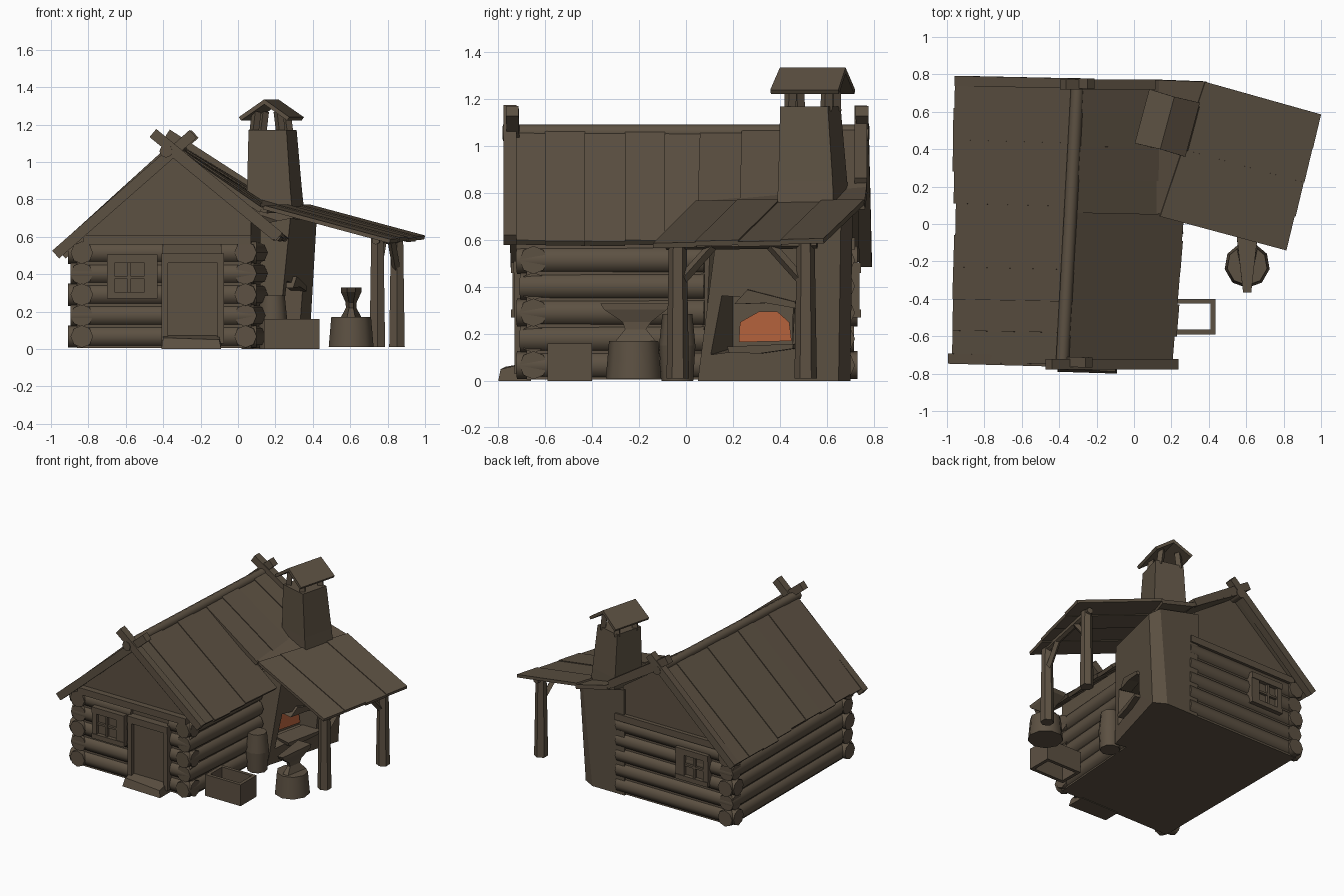
import bpy, bmesh, random
from math import radians
from mathutils import Vector, Matrix

random.seed(4)
if "Cube" in bpy.data.objects:
    bpy.data.objects.remove(bpy.data.objects["Cube"], do_unlink=True)


def material(name, rgb):
    m = bpy.data.materials.new(name)
    m.use_nodes = True
    m.diffuse_color = (*rgb, 1)
    bsdf = m.node_tree.nodes["Principled BSDF"]
    bsdf.inputs["Base Color"].default_value = (*rgb, 1)
    bsdf.inputs["Roughness"].default_value = 0.9
    return m


WOOD = material("weathered_brown", (0.108, 0.082, 0.055))
GLOW = material("ember_orange", (0.45, 0.12, 0.045))


def finish(name, bm, mat=WOOD, smooth=False):
    bmesh.ops.recalc_face_normals(bm, faces=bm.faces)
    me = bpy.data.meshes.new(name)
    bm.to_mesh(me)
    bm.free()
    me.materials.append(mat)
    ob = bpy.data.objects.new(name, me)
    bpy.context.collection.objects.link(ob)
    if smooth:
        bpy.ops.object.select_all(action="DESELECT")
        ob.select_set(True)
        bpy.context.view_layer.objects.active = ob
        bpy.ops.object.shade_smooth_by_angle(angle=radians(50))
    return ob


def add_loft(bm, rings):
    """Skin a closed solid through rings of equal length."""
    vs = [[bm.verts.new(p) for p in r] for r in rings]
    n = len(vs[0])
    for a, b in zip(vs, vs[1:]):
        for i in range(n):
            bm.faces.new((a[i], a[(i + 1) % n], b[(i + 1) % n], b[i]))
    bm.faces.new(vs[0][::-1])
    bm.faces.new(vs[-1])


def loft(name, rings, mat=WOOD):
    bm = bmesh.new()
    add_loft(bm, rings)
    return finish(name, bm, mat)


def box(name, x0, x1, y0, y1, z0, z1):
    loft(name, [[(x0, y0, z), (x1, y0, z), (x1, y1, z), (x0, y1, z)] for z in (z0, z1)])


def add_log(bm, p, q, r0, r1, sides=8):
    p, q = Vector(p), Vector(q)
    d = q - p
    mx = Matrix.Translation((p + q) / 2) @ d.to_track_quat("Z", "Y").to_matrix().to_4x4()
    bmesh.ops.create_cone(bm, cap_ends=True, segments=sides, radius1=r0, radius2=r1,
                          depth=d.length, matrix=mx)


def log(name, p, q, r0, r1=None, sides=8):
    bm = bmesh.new()
    add_log(bm, p, q, r0, r1 or r0, sides)
    return finish(name, bm, smooth=True)


def planks(name, a, b, c, d, n, thick=0.025, rag=0.02):
    """Boards side by side from the upper edge a-b to the lower edge d-c."""
    a, b, c, d = map(Vector, (a, b, c, d))
    nor = (b - a).cross(d - a).normalized()
    nor *= 1 if nor.z > 0 else -1
    bm = bmesh.new()
    for i in range(n):
        t0, t1 = i / n, (i + 1) / n
        lift = nor * 0.006 * (i % 2)
        grow = 1 + random.uniform(-rag, rag)
        u0, u1 = a.lerp(b, t0), a.lerp(b, t1)
        l0, l1 = u0.lerp(d.lerp(c, t0), grow), u1.lerp(d.lerp(c, t1), grow)
        top = [p + lift for p in (u0, u1, l1, l0)]
        add_loft(bm, [[p - nor * thick for p in top], top])
    return finish(name, bm)


# House core with gables
def gable(y, right, right_z, apex_x):
    return [(-0.86, y, 0.005), (right, y, 0.005), (right, y, right_z), (apex_x, y, 1.05), (-0.86, y, 0.60)]


loft("house_core", [gable(-0.68, 0.07, 0.68, -0.37), gable(0.06, 0.12, 0.66, -0.34),
                    gable(0.69, 0.04, 0.82, -0.30)])

# Stacked wall logs, shallow on the walls and crossing at the corners
bm = bmesh.new()
for i in range(5):
    z = 0.067 + 0.112 * i
    j = 0.015 * (i % 2)
    for p, q in [((-0.91 + j, -0.65), (-0.40, -0.65)), ((-0.09, -0.65), (0.10 - j, -0.65)),
                 ((-0.835, -0.72 + j), (-0.835, 0.73 - j)), ((0.04, -0.72 + j), (0.10, 0.08)),
                 ((-0.90 + j, 0.66), (0.09, 0.66))]:
        add_log(bm, (*p, z), (*q, z), 0.06, 0.06)
finish("wall_logs", bm, smooth=True)
box("front_lintel_beam", -0.83, 0.07, -0.725, -0.66, 0.56, 0.61)
box("back_lintel_beam", -0.83, 0.09, 0.66, 0.72, 0.56, 0.61)

# Door, frame and doorstep
box("door_panel", -0.38, -0.11, -0.70, -0.66, 0.06, 0.47)
for name, x in (("door_jamb_left", -0.11), ("door_jamb_right", -0.41)):
    box(name, x, x + 0.035, -0.73, -0.66, 0.03, 0.51)
box("door_head", -0.41, -0.075, -0.735, -0.66, 0.46, 0.51)
loft("doorstep", [[(-0.41, -0.79, 0), (-0.09, -0.8, 0), (-0.09, -0.66, 0), (-0.41, -0.66, 0)],
                  [(-0.4, -0.77, 0.06), (-0.1, -0.79, 0.05), (-0.1, -0.66, 0.08), (-0.4, -0.66, 0.08)]])

# Windows, front and back
for side, s in (("front", -1), ("back", 1)):
    def slab(name, x0, x1, z0, z1, out):
        y0, y1 = sorted((s * 0.68, s * out))
        box(f"{side}_window_{name}", x0, x1, y0, y1, z0, z1)
    slab("pane", -0.67, -0.49, 0.30, 0.47, 0.715)
    slab("sill", -0.70, -0.43, 0.27, 0.305, 0.745)
    slab("head", -0.70, -0.43, 0.46, 0.505, 0.745)
    slab("left_frame", -0.50, -0.43, 0.30, 0.465, 0.74)
    slab("right_frame", -0.70, -0.66, 0.30, 0.465, 0.74)
    slab("upright_bar", -0.59, -0.575, 0.30, 0.465, 0.735)
    slab("cross_bar", -0.66, -0.50, 0.375, 0.39, 0.733)

# Main roof: left slope, steep right front, gentler right rear, wedge to the lean-to
planks("roof_left", (-0.38, -0.75, 1.08), (-0.30, 0.77, 1.08),
       (-0.95, 0.79, 0.53), (-0.98, -0.74, 0.53), 9)
planks("roof_right_front", (-0.38, -0.77, 1.08), (-0.34, 0.08, 1.08),
       (0.28, 0.08, 0.585), (0.21, -0.77, 0.595), 5)
planks("roof_right_rear", (-0.34, 0.06, 1.08), (-0.30, 0.77, 1.08),
       (0.14, 0.77, 0.815), (0.13, 0.05, 0.755), 4, 0.03, 0.0)
planks("roof_wedge", (0.12, 0.06, 0.765), (0.12, 0.77, 0.83),
       (0.39, 0.76, 0.76), (0.16, 0.045, 0.755), 1, 0.03, 0.0)
log("ridge_pole", (-0.385, -0.78, 1.058), (-0.30, 0.78, 1.058), 0.035)


# Crossed barge logs at the gable ends
def barge(name, p, q):
    p, q = Vector(p), Vector(q)
    up = (q - p).cross(Vector((0, 1, 0))).normalized() * 0.028
    out = Vector((0, 0.027, 0))
    loft(name, [[e - up - out, e + up - out, e + up + out, e - up + out] for e in (p, q)])


barge("front_barge_left", (-0.975, -0.72, 0.505), (-0.24, -0.74, 1.15))
barge("front_barge_right", (0.22, -0.75, 0.60), (-0.455, -0.75, 1.155))
barge("back_barge_left", (-0.94, 0.765, 0.505), (-0.23, 0.75, 1.15))
barge("back_barge_right", (0.10, 0.745, 0.84), (-0.38, 0.745, 1.15))

# Forge block with a flared mouth in its outer face
low = [(0.21, 0.05, 0), (0.38, 0.65, 0), (0.29, 0.70, 0), (0.02, 0.70, 0), (0.08, 0.07, 0)]
high = [(0.28, 0.14, 0.70), (0.42, 0.66, 0.68), (0.36, 0.71, 0.72), (0.02, 0.71, 0.80), (0.08, 0.1, 0.66)]
low, high = [Vector(p) for p in low], [Vector(p) for p in high]


def on_face(u, v):
    return low[0].lerp(low[1], u).lerp(high[0].lerp(high[1], u), v)


def on_back(y, z, out=0.0):
    """Point on the rear wall of the mouth."""
    return Vector((0.12 + 0.3 * (y - 0.23) + out, y, z))


bm = bmesh.new()
lo, hi = [bm.verts.new(p) for p in low], [bm.verts.new(p) for p in high]
for i in range(1, 5):
    k = (i + 1) % 5
    bm.faces.new((lo[i], lo[k], hi[k], hi[i]))
bm.faces.new(lo[::-1])
bm.faces.new(hi)
outer = [lo[0], lo[1], hi[1], hi[0]]
mouth = [bm.verts.new(on_face(u, v)) for u, v in ((0.07, 0.16), (0.66, 0.23), (0.66, 0.49), (0.10, 0.52))]
deep = [bm.verts.new(on_back(y, z)) for y, z in ((0.20, 0.14), (0.455, 0.15), (0.455, 0.33), (0.20, 0.36))]
for i in range(4):
    k = (i + 1) % 4
    bm.faces.new((outer[i], outer[k], mouth[k], mouth[i]))
    bm.faces.new((mouth[i], mouth[k], deep[k], deep[i]))
bm.faces.new(deep)
finish("forge_block", bm)

# Embers, peaked hood and hearth ledge
arch = ((0.225, 0.165), (0.45, 0.17), (0.44, 0.25), (0.39, 0.295), (0.31, 0.295), (0.23, 0.25))
loft("embers", [[on_back(y, z, out) for y, z in arch] for out in (0.008, 0.016)], GLOW)
inward = Vector((-0.97, 0.26, 0))
for name, outline, depth, reach in (
        ("forge_hood", ((0.21, 0.47), (0.45, 0.48), (0.68, 0.45), (0.67, 0.49), (0.30, 0.56)), 0.06, 0.02),
        ("hearth_ledge", ((0.22, 0.17), (0.45, 0.17), (0.68, 0.20), (0.68, 0.23), (0.20, 0.21)), 0.11, 0.04)):
    strip = [on_face(u, v) for u, v in outline]
    loft(name, [[p + inward * depth for p in strip], [p - inward * reach for p in strip]])

# Chimney and its little gabled cap, turned with the forge
turn = Matrix.Rotation(radians(-15), 4, "Z")


def local(x, y, z, c=(0.178, 0.54)):
    return turn @ Vector((x, y, 0)) + Vector((*c, z))


def square(h, z, c):
    return [local(x * h, y * h, z, c) for x, y in ((-1, -1), (1, -1), (1, 1), (-1, 1))]


loft("chimney", [square(0.13, 0.60, (0.21, 0.54)), square(0.12, 0.85, (0.195, 0.54)),
                 square(0.105, 1.17, (0.185, 0.53))])
for x in (-1, 1):
    for y in (-1, 1):
        log(f"cap_post_{x}_{y}", local(x * 0.075, y * 0.08, 1.15), local(x * 0.06, y * 0.08, 1.27), 0.026, None, 4)
    planks(f"chimney_cap_{x}", local(0, -0.145, 1.335), local(0, 0.145, 1.335),
           local(x * 0.14, 0.15, 1.24), local(x * 0.14, -0.15, 1.24), 1, 0.022, 0)

# Lean-to roof, posts, beam and braces
planks("lean_to_roof", (0.14, 0.04, 0.768), (0.38, 0.76, 0.768),
       (0.985, 0.59, 0.605), (0.81, -0.14, 0.588), 4, 0.022, 0.03)
posts = [Vector((0.745, -0.035, 0)), Vector((0.85, 0.51, 0))]
along = (posts[1] - posts[0]).normalized()
for i, p in enumerate(posts):
    log(f"lean_to_post_{i}", p + Vector((0, 0, 0.01)), p + Vector((0, 0, 0.60)), 0.048, 0.038, 6)
    s = 1 if i == 0 else -1
    log(f"post_brace_{i}", p + Vector((0, 0, 0.41)), p + along * s * 0.15 + Vector((0, 0, 0.575)), 0.022, None, 4)
log("lean_to_beam", posts[0] - along * 0.05 + Vector((0, 0, 0.582)),
    posts[1] + along * 0.05 + Vector((0, 0, 0.588)), 0.024, None, 6)

# Anvil on a stump
log("anvil_stump", (0.605, -0.22, 0.01), (0.605, -0.22, 0.17), 0.122, 0.108, 9)
sections = [(0.055, -0.30, -0.13, 0.17), (0.028, -0.26, -0.17, 0.22),
            (0.03, -0.27, -0.15, 0.25), (0.055, -0.35, -0.08, 0.305), (0.055, -0.365, -0.07, 0.33)]
loft("anvil", [[(0.605 - h, b, z), (0.605 - h * 0.4, a, z), (0.605 + h * 0.4, a, z), (0.605 + h, b, z)]
               for h, a, b, z in sections])

# Water barrel beside the forge
log("barrel_lower", (0.185, -0.035, 0), (0.185, -0.035, 0.15), 0.07, 0.08, 9)
log("barrel_upper", (0.185, -0.035, 0.15), (0.185, -0.035, 0.285), 0.08, 0.066, 9)

# Open trough
for i, x in enumerate((0.14, 0.41)):
    box(f"trough_end_{i}", x, x + 0.025, -0.59, -0.40, 0, 0.16)
for i, y in enumerate((-0.59, -0.425)):
    box(f"trough_side_{i}", 0.14, 0.435, y, y + 0.025, 0, 0.16)
